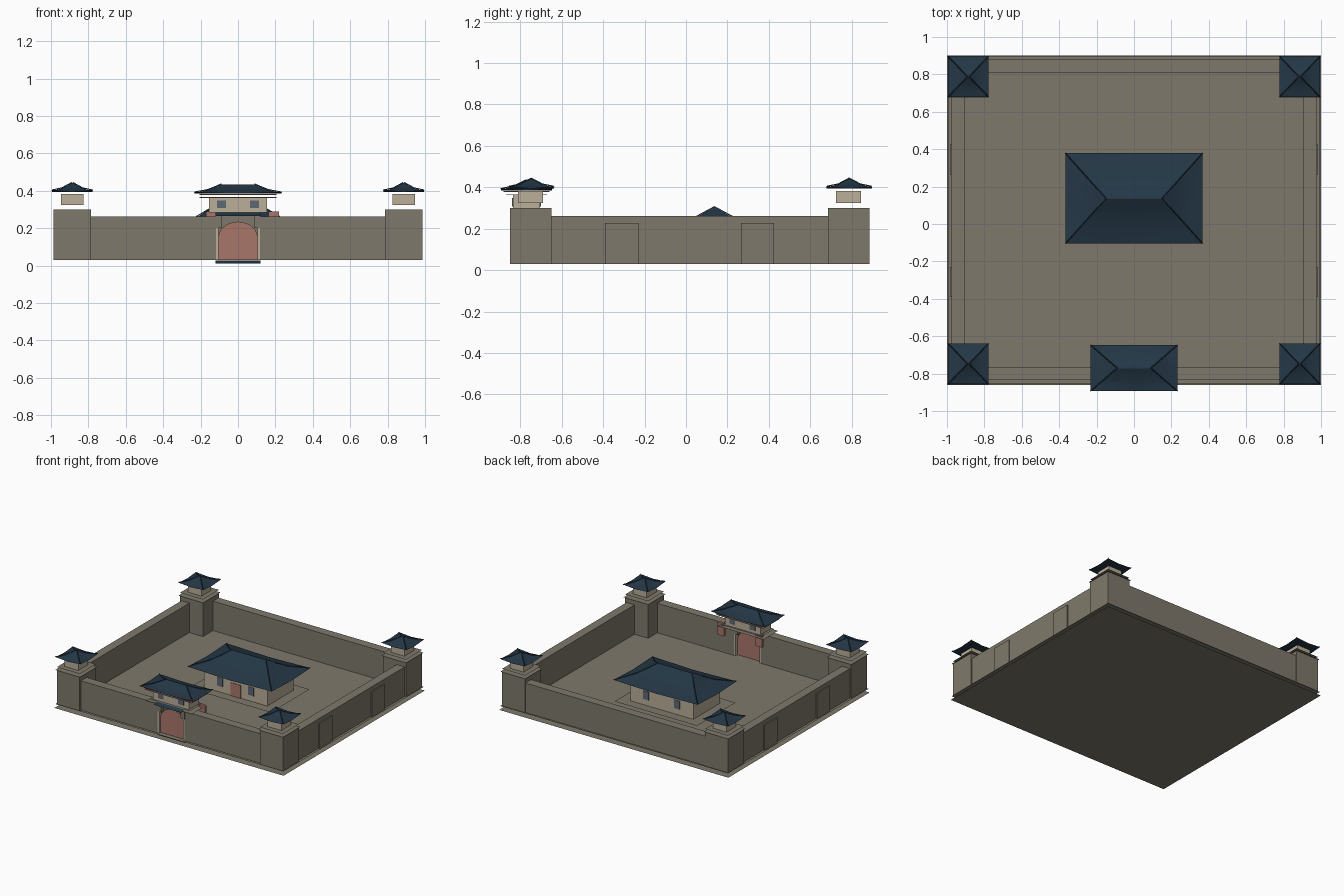
import bpy, bmesh, math
from mathutils import Vector

if "Cube" in bpy.data.objects:
    bpy.data.objects.remove(bpy.data.objects["Cube"])


def srgb(r, g, b):
    f = lambda c: ((c / 255 + 0.055) / 1.055) ** 2.4 if c > 10 else c / 255 / 12.92
    return (f(r), f(g), f(b), 1)


def material(name, rgb):
    m = bpy.data.materials.new(name)
    m.diffuse_color = srgb(*rgb)
    m.use_nodes = True
    m.node_tree.nodes["Principled BSDF"].inputs["Base Color"].default_value = m.diffuse_color
    return m


STONE = material("grey_stone", (126, 121, 107))
CREAM = material("cream_plaster", (186, 175, 153))
RED = material("faded_red", (168, 118, 106))
TILE = material("dark_blue_tile", (36, 55, 70))
GLASS = material("blue_grey_window", (92, 104, 116))


def make(name, verts, faces, mat):
    bm = bmesh.new()
    vs = [bm.verts.new(v) for v in verts]
    for f in faces:
        bm.faces.new([vs[i] for i in f])
    bmesh.ops.remove_doubles(bm, verts=bm.verts[:], dist=1e-5)
    bmesh.ops.recalc_face_normals(bm, faces=bm.faces[:])
    me = bpy.data.meshes.new(name)
    bm.to_mesh(me)
    bm.free()
    me.materials.append(mat)
    ob = bpy.data.objects.new(name, me)
    bpy.context.collection.objects.link(ob)
    return ob


def box(name, x0, x1, y0, y1, z0, z1, mat):
    v = [(x, y, z) for z in (z0, z1) for x, y in ((x0, y0), (x1, y0), (x1, y1), (x0, y1))]
    f = [(3, 2, 1, 0), (4, 5, 6, 7)] + [(i, (i + 1) % 4, 4 + (i + 1) % 4, 4 + i) for i in range(4)]
    return make(name, v, f, mat)


def sheet(name, x0, x1, y0, y1, z, mat, z_back=None):
    zb = z if z_back is None else z_back
    return make(name, [(x0, y0, z), (x1, y0, z), (x1, y1, zb), (x0, y1, zb)], [(0, 1, 2, 3)], mat)


def hip_roof(name, cx, cy, a, b, ridge, z0, z1, lift):
    """Sagging hipped roof: rings run from the eave up to the ridge."""
    h, verts, faces, n = z1 - z0, [], [], 8
    for t, k in ((0, 0), (0.25, 0.17), (0.5, 0.38), (0.75, 0.66), (1, 1)):
        rx, ry = a + (ridge - a) * t, b * (1 - t) + 0.003 * t
        up = lift * (1 - t) ** 3
        for sx, sy in ((-1, -1), (0, -1), (1, -1), (1, 0), (1, 1), (0, 1), (-1, 1), (-1, 0)):
            verts.append((cx + sx * rx, cy + sy * ry, z0 + h * k + (up if sx and sy else 0)))
    for r in range(4):
        for i in range(n):
            j = (i + 1) % n
            faces.append((r * n + i, r * n + j, r * n + n + j, r * n + n + i))
    faces.append(tuple(range(4 * n, 5 * n)))
    faces.append(tuple(range(n - 1, -1, -1)))
    ob = make(name, verts, faces, TILE)
    bpy.context.view_layer.objects.active = ob
    ob.select_set(True)
    bpy.ops.object.shade_smooth_by_angle(angle=math.radians(20))
    ob.select_set(False)
    # raised tile bars along the four hips
    for sx in (-1, 1):
        for sy in (-1, 1):
            p = Vector((cx + sx * a, cy + sy * b, z0 + lift))
            q = Vector((cx + sx * (a + ridge) / 2, cy + sy * b / 2, z0 + h * 0.38 + lift / 8))
            e = Vector((cx + sx * ridge, cy, z1))
            s = Vector((sx, -sy, 0)).normalized() * 0.003
            u = Vector((0, 0, 0.005))
            vs = [w for c in (p, q, e) for w in (c - s, c + u, c + s)]
            make(name + "_hip_bar", vs, [(0, 1, 4, 3), (1, 2, 5, 4), (3, 4, 7, 6), (4, 5, 8, 7)], TILE)


# Ground and courtyard sheets
sheet("ground", -1, 1, -0.86, 0.90, 0.0, STONE)
sheet("courtyard_floor", -0.995, 0.995, -0.855, 0.895, 0.03, STONE)

# Perimeter walls, front one split around the gate
Z0, Z1 = 0.03, 0.262
for s, side in ((-1, "left"), (1, "right")):
    xs = sorted((s * 0.905, s * 0.975))
    box(side + "_wall", *xs, -0.66, 0.70, Z0, Z1, STONE)
    for y in (-0.31, 0.345):
        xb = sorted((s * 0.97, s * 0.984))
        box(side + "_buttress", *xb, y - 0.08, y + 0.08, Z0, 0.228, STONE)
    xf = sorted((s * 0.118, s * 0.80))
    box("front_wall_" + side, *xf, -0.835, -0.765, Z0, Z1, STONE)
box("back_wall", -0.80, 0.80, 0.81, 0.88, Z0, Z1, STONE)

# Corner towers
for x in (-0.886, 0.886):
    for y in (-0.75, 0.785):
        box("corner_tower", x - 0.1, x + 0.1, y - 0.1, y + 0.1, Z0, 0.30, STONE)
        for z, r in ((0.301, 0.108), (0.322, 0.1)):
            sheet("tower_cap", x - r, x + r, y - r, y + r, z, STONE)
        box("tower_cabin", x - 0.06, x + 0.06, y - 0.06, y + 0.06, 0.323, 0.382, CREAM)
        hip_roof("tower_roof", x, y + 0.003, 0.109, 0.109, 0.004, 0.394, 0.442, 0.008)

# Gate: jambs, arched door, lintel, sill
GY = -0.77
for s in (-1, 1):
    xs = sorted((s * 0.104, s * 0.12))
    box("gate_jamb", *xs, -0.832, -0.768, Z0, 0.20, CREAM)
    xs = sorted((s * 0.085, s * 0.12))
    box("gate_bracket", *xs, -0.836, -0.764, 0.20, 0.27, STONE)
arch = [(-0.105, 0.03), (0.105, 0.03)]
arch += [(0.105 * math.cos(math.pi * i / 12), 0.15 + 0.085 * math.sin(math.pi * i / 12)) for i in range(13)]
n = len(arch)
make("gate_door", [(x, y, z) for y in (-0.815, -0.79) for x, z in arch],
     [tuple(range(n)), tuple(range(n, 2 * n))] + [(i, (i + 1) % n, n + (i + 1) % n, n + i) for i in range(n)], RED)
# stone filling over the arch
fill = [(-0.105, 0.27), (-0.105, 0.15)] + arch[-2:1:-1][:11] + [(0.105, 0.15), (0.105, 0.27)]
top = [(x, -0.803, 0.27) for x, z in arch[2:]]
low = [(x, -0.803, z) for x, z in arch[2:]]
make("arch_spandrel", top + low, [(i, i + 1, 14 + i, 13 + i) for i in range(12)], STONE)
sheet("gate_sill", -0.12, 0.12, -0.83, -0.77, 0.012, TILE, 0.028)
sheet("gate_platform", -0.2, 0.2, -0.86, -0.68, 0.272, STONE)
sheet("gate_pent_roof", -0.12, 0.12, -0.875, -0.835, 0.266, TILE, 0.284)
for x in (-0.142, 0.192):
    box("red_banner", x - 0.028, x + 0.028, -0.725, -0.705, 0.19, 0.29, RED)

# Gatehouse
box("gatehouse", -0.155, 0.155, -0.835, -0.705, 0.285, 0.366, CREAM)
sheet("gatehouse_floor", -0.175, 0.175, -0.85, -0.69, 0.284, STONE)
for x in (-0.088, 0.088):
    for y in (-0.837, -0.703):
        box("gatehouse_window", x - 0.024, x + 0.024, y - 0.003, y + 0.003, 0.308, 0.348, GLASS)
for z, rx, ry in ((0.364, 0.205, 0.10), (0.38, 0.205, 0.11)):
    box("red_eave_board", -rx, rx, GY - ry, GY + ry, z - 0.002, z + 0.002, RED)
hip_roof("gatehouse_roof", 0, GY, 0.233, 0.124, 0.09, 0.385, 0.434, 0.006)

# Main hall
HY = 0.137
sheet("hall_podium", -0.36, 0.36, HY - 0.24, HY + 0.24, 0.038, STONE)
sheet("hall_step", -0.14, 0.14, -0.17, -0.12, 0.034, STONE)
box("hall_body", -0.275, 0.275, HY - 0.165, HY + 0.165, 0.038, 0.20, CREAM)
box("hall_door", -0.045, 0.045, HY - 0.169, HY - 0.163, 0.038, 0.14, RED)
for x in (-0.135, 0.135):
    for y in (HY - 0.166, HY + 0.166):
        box("hall_window", x - 0.024, x + 0.024, y - 0.003, y + 0.003, 0.085, 0.15, GLASS)
hip_roof("hall_roof", 0, HY, 0.367, 0.242, 0.15, 0.197, 0.304, 0.01)
